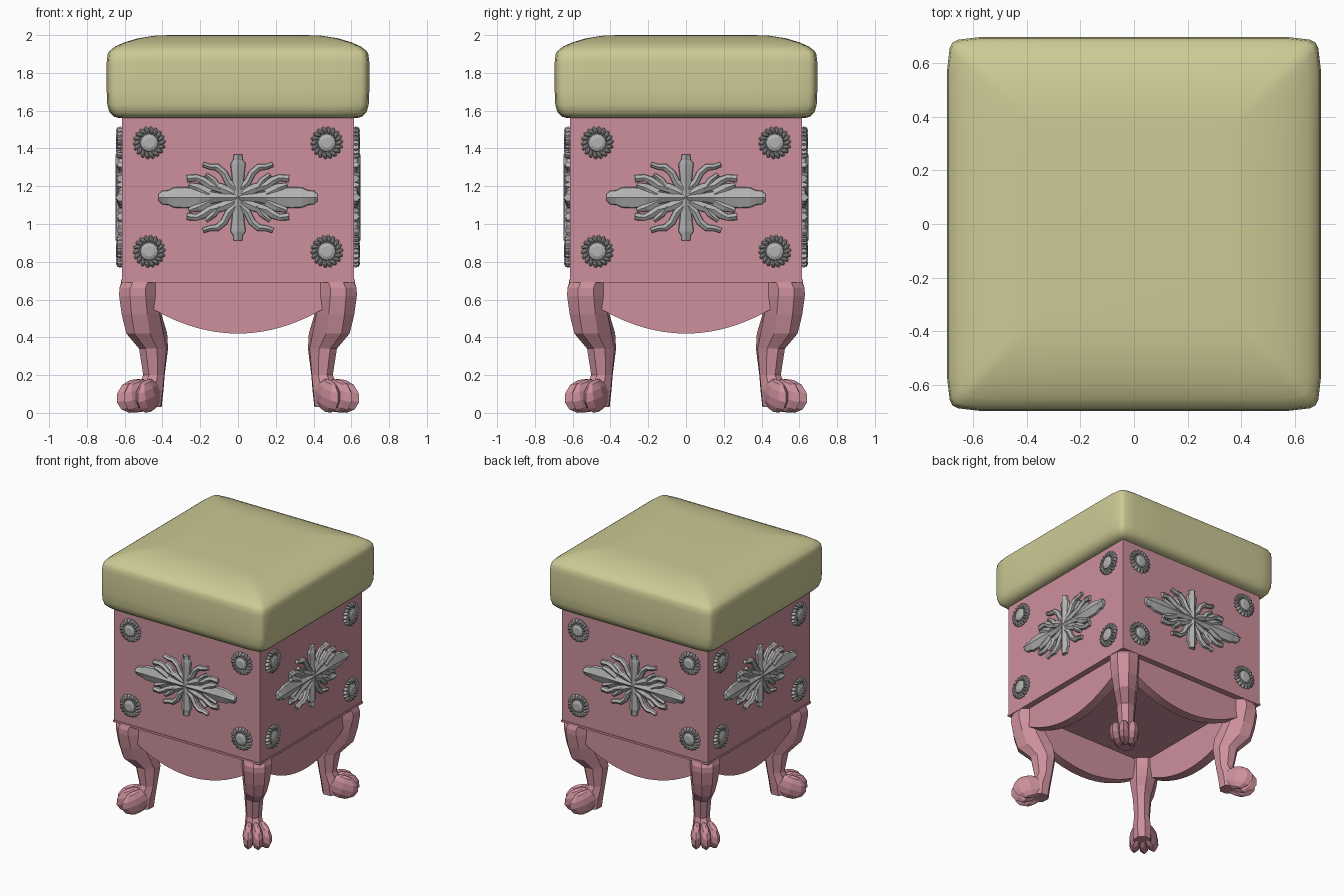
import bpy, bmesh, math
from mathutils import Matrix, Vector

if "Cube" in bpy.data.objects:
    bpy.data.objects.remove(bpy.data.objects["Cube"])


def material(name, rgb):
    m = bpy.data.materials.new(name)
    m.diffuse_color = (*rgb, 1)
    m.use_nodes = True
    m.node_tree.nodes["Principled BSDF"].inputs["Base Color"].default_value = m.diffuse_color
    return m


PINK = material("dusty pink", (0.61, 0.28, 0.335))
CREAM = material("olive cream", (0.61, 0.59, 0.30))
GREY = material("pewter grey", (0.45, 0.45, 0.45))


def finish(bm, name, mat, smooth=None, turns=(0,)):
    """Turn a bmesh into one object per turn angle (degrees about z)."""
    bmesh.ops.recalc_face_normals(bm, faces=bm.faces)
    me = bpy.data.meshes.new(name)
    bm.to_mesh(me)
    bm.free()
    me.materials.append(mat)
    for i, a in enumerate(turns):
        ob = bpy.data.objects.new(name if len(turns) == 1 else f"{name}_{i + 1}", me)
        ob.rotation_euler.z = math.radians(a)
        bpy.context.collection.objects.link(ob)
    if smooth:
        bpy.ops.object.select_all(action='DESELECT')
        ob.select_set(True)
        bpy.context.view_layer.objects.active = ob
        bpy.ops.object.shade_smooth_by_angle(angle=math.radians(smooth))


def loft(bm, rings, closed=True):
    """Skin a list of vertex-coordinate rings and cap both ends."""
    vs = [[bm.verts.new(p) for p in r] for r in rings]
    n = len(vs[0])
    for a, b in zip(vs, vs[1:]):
        for i in range(n if closed else n - 1):
            bm.faces.new((a[i], a[(i + 1) % n], b[(i + 1) % n], b[i]))
    bm.faces.new(vs[0])
    bm.faces.new(vs[-1])


SIDES = (0, 90, 180, 270)

# Box body with a thin bottom lip
bm = bmesh.new()
for h, z0, z1 in ((0.615, 0.705, 1.58), (0.62, 0.69, 0.705)):
    bmesh.ops.create_cube(bm, size=1, matrix=Matrix.Translation((0, 0, (z0 + z1) / 2))
                          @ Matrix.Diagonal((2 * h, 2 * h, z1 - z0, 1)))
finish(bm, "box_body", PINK)

# Cushion: softly bulged square rings with a domed top
corner = [(1, 0.5), (1, 0.83), (0.987, 0.94), (0.972, 0.972), (0.94, 0.987), (0.83, 1), (0.5, 1)]
bm = bmesh.new()
rings = []
for h, z in ((0.625, 1.56), (0.655, 1.567), (0.68, 1.59), (0.692, 1.63), (0.695, 1.70),
             (0.695, 1.86), (0.69, 1.90), (0.68, 1.917), (0.65, 1.94), (0.60, 1.962),
             (0.53, 1.983), (0.44, 1.997), (0.36, 2.0)):
    ring = []
    for k in range(4):
        rot = Matrix.Rotation(k * math.pi / 2, 3, 'Z')
        ring += [rot @ Vector((x * h, y * h, z)) for x, y in corner]
    rings.append(ring)
loft(bm, rings)
finish(bm, "cushion", CREAM, smooth=40)

# Curved aprons under the box
bm = bmesh.new()
xs = [-0.53 + 1.06 * i / 24 for i in range(25)]
outline = [(x, 0.42 + 0.64 * x * x) for x in xs] + [(0.53, 0.7), (-0.53, 0.7)]
loft(bm, [[(x, y, z) for x, z in outline] for y in (-0.575, -0.505)])
finish(bm, "apron", PINK, turns=SIDES)

# Cabriole legs: rings of (height, x=y position, radial half, side half)
bm = bmesh.new()
rings = []
for z, c, hd, hw in ((0.03, 0.47, 0.07, 0.06), (0.12, 0.465, 0.075, 0.065), (0.20, 0.445, 0.06, 0.053),
                     (0.34, 0.447, 0.085, 0.062), (0.42, 0.483, 0.125, 0.075),
                     (0.52, 0.51, 0.115, 0.09), (0.62, 0.528, 0.105, 0.10),
                     (0.66, 0.53, 0.10, 0.10), (0.70, 0.52, 0.09, 0.10)):
    r = c * math.sqrt(2)
    ring = []
    for i in range(8):
        a = math.radians(45 * i + 22.5)
        ring.append((r + hd * 1.06 * math.cos(a), hw * 1.06 * math.sin(a), z))
    rings.append(ring)
loft(bm, rings)
# Paw: three curled toes
for off, ang, reach in ((-0.052, -14, 0.725), (0, 0, 0.745), (0.052, 14, 0.725)):
    bmesh.ops.create_uvsphere(
        bm, u_segments=8, v_segments=6, radius=1,
        matrix=Matrix.Translation((reach, off, 0.09)) @ Matrix.Rotation(math.radians(ang), 4, 'Z')
        @ Matrix.Rotation(math.radians(18), 4, 'Y') @ Matrix.Diagonal((0.112, 0.043, 0.088, 1)))
for v in bm.verts:
    v.co.z = max(v.co.z, 0)
finish(bm, "paw_leg", PINK, turns=[45 + a for a in SIDES])


# Carved leaf: ridged blade along a path of (x, z, half width)
def blade(bm, path, sx, sz, high=0.03):
    pts = [Vector((sx * x, sz * z)) for x, z, w in path]
    rings = []
    for i, (p, (_, _, w)) in enumerate(zip(pts, path)):
        t = (pts[min(i + 1, len(pts) - 1)] - pts[max(i - 1, 0)]).normalized()
        n = Vector((-t.y, t.x))
        ring = []
        for s, d in ((-1, -0.005), (-0.9, 0.016), (0, high), (0.9, 0.016), (1, -0.005)):
            q = p + n * w * s
            ring.append((q.x, -0.615 - d, 1.14 + q.y))
        rings.append(ring)
    loft(bm, rings)


side_leaf = [(0, 0, 0.035), (0.08, 0, 0.022), (0.15, 0, 0.035), (0.21, 0, 0.05), (0.28, 0, 0.058),
             (0.34, 0, 0.055), (0.37, 0, 0.04), (0.40, 0, 0.038), (0.42, 0, 0.02)]
upright_leaf = [(0, 0, 0.04), (0, 0.07, 0.03), (0, 0.13, 0.036), (0, 0.18, 0.042),
                (0, 0.20, 0.026), (0, 0.228, 0.024)]
curls = [
    [(0.0, 0.03, 0.02), (0.05, 0.08, 0.02), (0.075, 0.13, 0.02), (0.11, 0.16, 0.019),
     (0.15, 0.163, 0.015), (0.185, 0.175, 0.014)],
    [(0.02, 0.02, 0.025), (0.09, 0.05, 0.026), (0.15, 0.065, 0.022), (0.185, 0.09, 0.022),
     (0.22, 0.105, 0.018), (0.27, 0.10, 0.02)],
    [(0.10, 0.045, 0.02), (0.13, 0.09, 0.018), (0.17, 0.122, 0.012)],
    [(0.15, 0.02, 0.03), (0.21, 0.05, 0.026), (0.26, 0.068, 0.012)],
]
bm = bmesh.new()
for s in (-1, 1):
    blade(bm, side_leaf, s, 1, 0.034)
    blade(bm, upright_leaf, 1, s, 0.034)
    for t in (-1, 1):
        for c in curls:
            blade(bm, c, s, t, 0.028)
finish(bm, "leaf_ornament", GREY, turns=SIDES)

# Rosettes: a ring of slanted petals around a domed button
bm = bmesh.new()
for cx in (-0.47, 0.47):
    for cz in (0.855, 1.43):
        place = Matrix.Translation((cx, -0.615, cz)) @ Matrix.Rotation(math.pi / 2, 4, 'X')
        for k in range(18):
            bmesh.ops.create_uvsphere(
                bm, u_segments=6, v_segments=4, radius=1,
                matrix=place @ Matrix.Rotation(k * math.tau / 18, 4, 'Z')
                @ Matrix.Translation((0.066, 0, 0.008)) @ Matrix.Rotation(0.45, 4, 'Z')
                @ Matrix.Diagonal((0.024, 0.0125, 0.023, 1)))
        loft(bm, [[place @ Vector((r * math.cos(i * math.tau / 12), r * math.sin(i * math.tau / 12), d))
                   for i in range(12)]
                  for r, d in ((0.062, -0.005), (0.062, 0.01), (0.05, 0.012), (0.046, 0.024), (0.028, 0.032))])
finish(bm, "rosettes", GREY, turns=SIDES)
